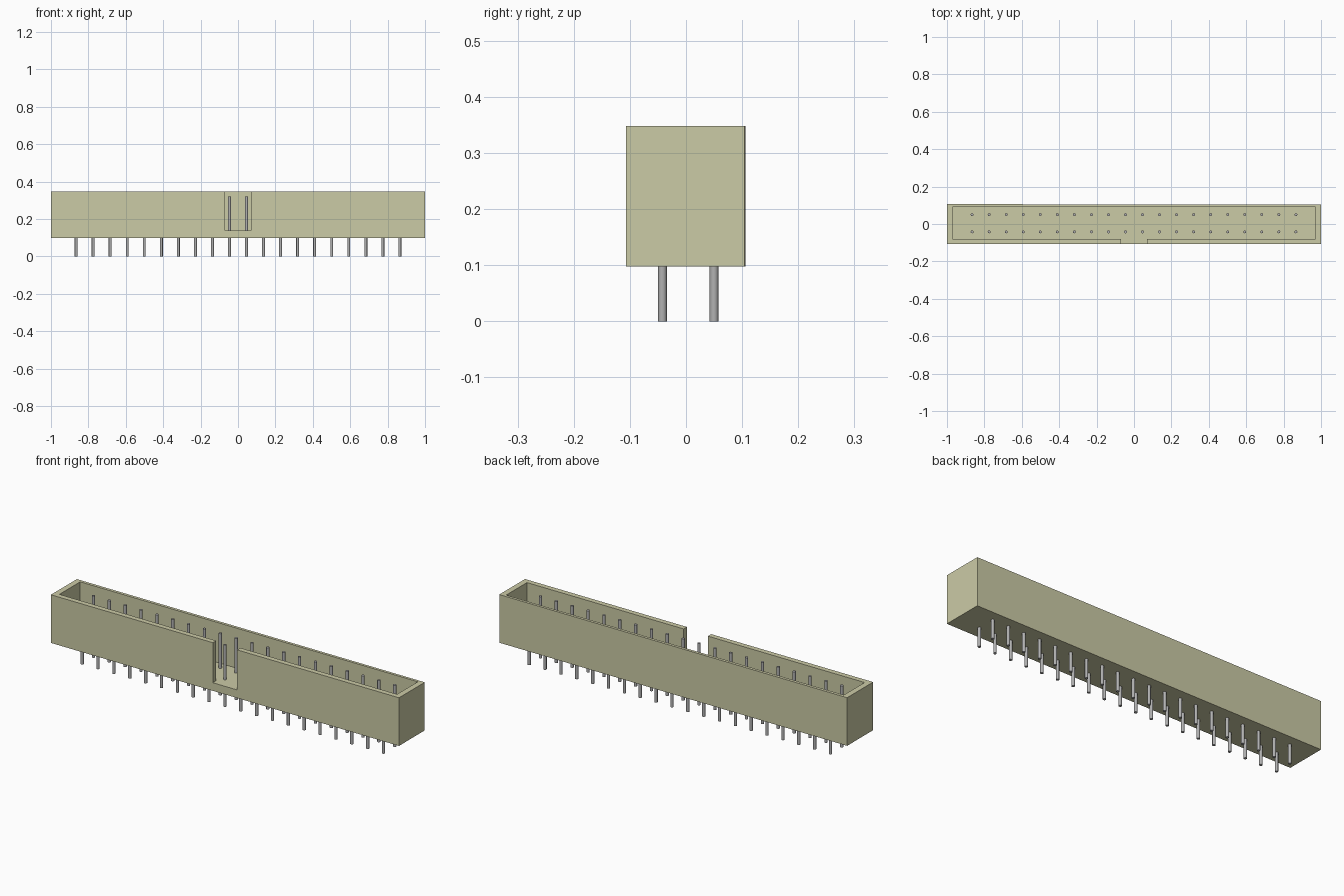
import bpy, bmesh, math

default = bpy.data.objects.get("Cube")
if default:
    bpy.data.objects.remove(default, do_unlink=True)


def make_material(name, rgb):
    m = bpy.data.materials.new(name)
    m.use_nodes = True
    m.diffuse_color = (*rgb, 1)
    m.node_tree.nodes["Principled BSDF"].inputs["Base Color"].default_value = (*rgb, 1)
    return m


def prism(name, outline, z0, z1, mat):
    """Extrude a counter-clockwise xy outline from z0 to z1."""
    bm = bmesh.new()
    face = bm.faces.new([bm.verts.new((x, y, z0)) for x, y in outline])
    top = bmesh.ops.extrude_face_region(bm, geom=[face])["geom"]
    bmesh.ops.translate(bm, vec=(0, 0, z1 - z0),
                        verts=[v for v in top if isinstance(v, bmesh.types.BMVert)])
    bmesh.ops.recalc_face_normals(bm, faces=bm.faces)
    mesh = bpy.data.meshes.new(name)
    bm.to_mesh(mesh)
    bm.free()
    mesh.materials.append(mat)
    ob = bpy.data.objects.new(name, mesh)
    bpy.context.collection.objects.link(ob)
    return ob


plastic = make_material("beige plastic", (0.60, 0.595, 0.38))
metal = make_material("grey metal", (0.44, 0.44, 0.44))

FLOOR, RIM = 0.14, 0.348

# Shrouded housing: a block with an open cavity and a keying notch in the front wall
housing = prism("housing", [(-1, -0.107), (1, -0.107), (1, 0.104), (-1, 0.106)],
                0.098, RIM, plastic)
cutter = prism("cavity_cutter",
               [(-0.97, -0.08), (-0.07, -0.08), (-0.07, -0.2), (0.07, -0.2),
                (0.07, -0.08), (0.97, -0.08), (0.97, 0.09), (-0.97, 0.09)],
               FLOOR, RIM + 0.1, plastic)
cutter.hide_render = True
cut = housing.modifiers.new("cavity", "BOOLEAN")
cut.operation = "DIFFERENCE"
cut.solver = "EXACT"
cut.object = cutter
bpy.context.view_layer.objects.active = housing
bpy.ops.object.modifier_apply(modifier=cut.name)
bpy.data.objects.remove(cutter, do_unlink=True)

# Round contact pins: two rows of twenty sharing one mesh
COUNT, PITCH, PIN_TOP = 20, 0.0911, 0.32
bpy.ops.object.select_all(action="DESELECT")
bpy.ops.mesh.primitive_cylinder_add(vertices=16, radius=0.0078, depth=PIN_TOP)
pin = bpy.context.object
pin.data.name = "pin"
pin.data.materials.append(metal)
bpy.ops.object.shade_smooth_by_angle(angle=math.radians(40))

for row, y in (("front", -0.042), ("back", 0.05)):
    for i in range(COUNT):
        ob = pin.copy()
        ob.name = f"{row}_pin_{i + 1:02d}"
        ob.location = ((i - (COUNT - 1) / 2) * PITCH, y, PIN_TOP / 2)
        bpy.context.collection.objects.link(ob)
bpy.data.objects.remove(pin, do_unlink=True)
